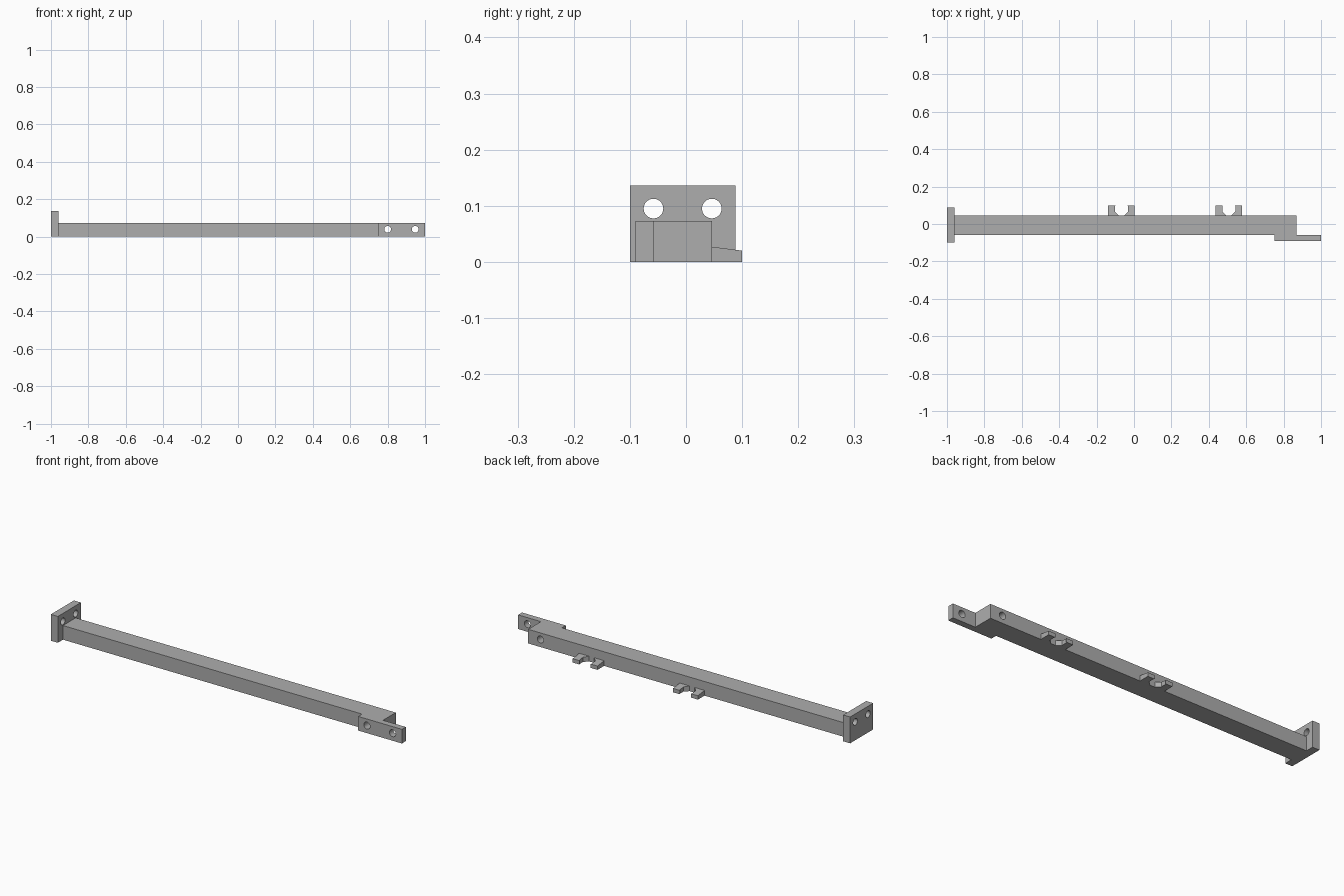
import bpy, math
from mathutils import Matrix

cube = bpy.data.objects.get("Cube")
if cube:
    bpy.data.objects.remove(cube, do_unlink=True)

grey = bpy.data.materials.new("grey")
grey.use_nodes = True
colour = (0.42, 0.42, 0.42, 1)
grey.diffuse_color = colour
grey.node_tree.nodes["Principled BSDF"].inputs["Base Color"].default_value = colour


def prism(name, profile, x0, x1):
    """Extrude a (y, z) profile along x."""
    n = len(profile)
    verts = [(x, y, z) for x in (x0, x1) for y, z in profile]
    faces = [tuple(reversed(range(n))), tuple(range(n, 2 * n))]
    faces += [(i, (i + 1) % n, n + (i + 1) % n, n + i) for i in range(n)]
    mesh = bpy.data.meshes.new(name)
    mesh.from_pydata(verts, [], faces)
    mesh.materials.append(grey)
    obj = bpy.data.objects.new(name, mesh)
    bpy.context.collection.objects.link(obj)
    return obj


def box(name, x0, x1, y0, y1, z0, z1):
    return prism(name, [(y0, z0), (y1, z0), (y1, z1), (y0, z1)], x0, x1)


def drill(obj, centre, radius, axis, sides=32, depth=0.5):
    """Cut a straight hole along the given axis."""
    bpy.ops.mesh.primitive_cylinder_add(vertices=sides, radius=radius, depth=depth)
    cutter = bpy.context.object
    cutter.name = "hole_cutter"
    turn = {"X": Matrix.Rotation(math.pi / 2, 4, "Y"),
            "Y": Matrix.Rotation(math.pi / 2, 4, "X"),
            "Z": Matrix.Rotation(math.pi / sides, 4, "Z")}[axis]
    cutter.data.transform(Matrix.Translation(centre) @ turn)
    cutter.data.materials.append(grey)
    cutter.hide_render = True
    cutter.hide_set(True)
    cut = obj.modifiers.new("hole", "BOOLEAN")
    cut.operation = "DIFFERENCE"
    cut.solver = "EXACT"
    cut.object = cutter


FRONT, BACK, TOP = -0.058, 0.046, 0.073

# Long beam and the mounting strap overlapping its front end
beam = box("beam", -0.96, 0.87, FRONT, BACK, 0, TOP)
strap = box("mounting_strap", 0.75, 1.0, -0.09, FRONT, 0, TOP)
drill(beam, (0.8, 0, 0.039), 0.018, "Y")
for x in (0.8, 0.947):
    drill(strap, (x, 0, 0.039), 0.018, "Y")

# Upright end plate with two bolt holes
plate = box("end_plate", -1.0, -0.96, -0.1, 0.088, 0, 0.136)
for y in (FRONT, BACK):
    drill(plate, (-0.98, y, 0.095), 0.0175, "X")

# Tapered open clips along the back
for name, x in (("middle_clip", -0.067), ("outer_clip", 0.507)):
    clip = prism(name, [(BACK, 0), (0.1, 0), (0.1, 0.02), (BACK, 0.027)],
                 x - 0.071, x + 0.071)
    drill(clip, (x, 0.081, 0), 0.038, "Z", sides=8)
